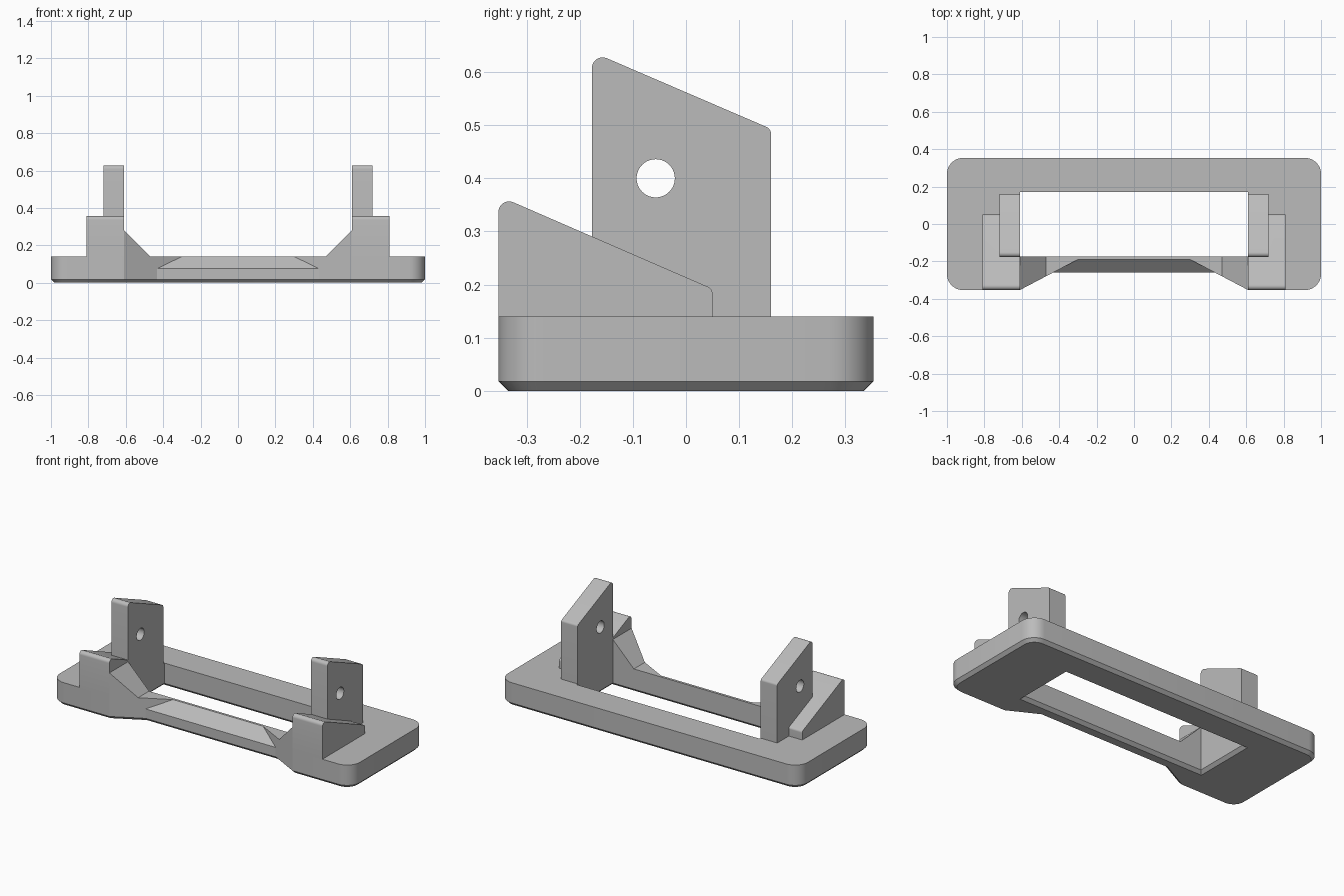
import bpy
import bmesh
from math import atan2, cos, sin, tan, pi, tau
from mathutils import Vector

if "Cube" in bpy.data.objects:
    bpy.data.objects.remove(bpy.data.objects["Cube"])

grey = bpy.data.materials.new("plain grey")
grey.use_nodes = True
colour = (0.5, 0.5, 0.5, 1)
grey.diffuse_color = colour
grey.node_tree.nodes["Principled BSDF"].inputs["Base Color"].default_value = colour

WINDOW_X, WINDOW_FRONT, WINDOW_BACK = 0.61, -0.175, 0.17
DEPTH, TOP, CHAMFER = 0.353, 0.14, 0.018
PLATE_FRONT, PLATE_OUTER = -0.177, 0.72


def loft(name, rings):
    """Closed solid through rings of matching 3D points."""
    bm = bmesh.new()
    loops = [[bm.verts.new(p) for p in ring] for ring in rings]
    for low, high in zip(loops, loops[1:]):
        for i in range(len(low)):
            j = (i + 1) % len(low)
            bm.faces.new((low[i], low[j], high[j], high[i]))
    bm.faces.new(loops[0][::-1])
    bm.faces.new(loops[-1])
    bmesh.ops.recalc_face_normals(bm, faces=bm.faces)
    mesh = bpy.data.meshes.new(name)
    bm.to_mesh(mesh)
    bm.free()
    mesh.materials.append(grey)
    obj = bpy.data.objects.new(name, mesh)
    bpy.context.collection.objects.link(obj)
    return obj


def corner_normals(points, i):
    """Inward normals of the edges before and after a corner."""
    p = Vector(points[i])
    a = (p - Vector(points[i - 1])).normalized()
    b = (Vector(points[(i + 1) % len(points)]) - p).normalized()
    return Vector((-a.y, a.x)), Vector((-b.y, b.x))


def inset(points, d):
    result = []
    for i, p in enumerate(points):
        m, n = corner_normals(points, i)
        result.append(Vector(p) + (m + n) * (d / (1 + m.dot(n))))
    return result


def rounded(points, radii, steps=8):
    """Counter-clockwise outline with arcs at corners of non-zero radius."""
    result = []
    for i, (p, r) in enumerate(zip(points, radii)):
        if not r:
            result.append(Vector(p))
            continue
        m, n = corner_normals(points, i)
        centre = Vector(p) + (m + n) * (r / (1 + m.dot(n)))
        start, turn = atan2(-m.y, -m.x), m.angle(n)
        for k in range(steps + 1):
            a = start + turn * k / steps
            result.append(centre + Vector((cos(a), sin(a))) * r)
    return result


def layers(name, outline, levels):
    """Stack of one plan outline at (height, inset) levels."""
    return loft(name, [[(p[0], p[1], z) for p in inset(outline, d)]
                       for z, d in levels])


def slab(name, profile, x0, x1):
    """Side profile (y, z) extruded along x."""
    return loft(name, [[(x, p[0], p[1]) for p in profile] for x in (x0, x1)])


def cut(obj, cutter):
    cutter.hide_render = True
    mod = obj.modifiers.new("cut", "BOOLEAN")
    mod.operation, mod.solver, mod.object = "DIFFERENCE", "EXACT", cutter
    bpy.context.view_layer.objects.active = obj
    bpy.ops.object.modifier_apply(modifier=mod.name)
    bpy.data.objects.remove(cutter)


def notch_x(y):
    """Half width of the front notch at a given depth."""
    return WINDOW_X - (y + DEPTH) * 1.9


def rect(x, y0, y1):
    return [(-x, y0), (x, y0), (x, y1), (-x, y1)]


# Base plate with rounded corners, front notch and chamfered underside
bar = -0.26
nx = notch_x(bar)
plan = [(-1, -DEPTH), (-WINDOW_X, -DEPTH), (-nx, bar), (nx, bar),
        (WINDOW_X, -DEPTH), (1, -DEPTH), (1, DEPTH), (-1, DEPTH)]
r = 0.085
outline = rounded(plan, [r, 0, 0, 0, 0, r, r, r])
base = layers("base_frame", outline, [(0, CHAMFER), (CHAMFER, 0), (TOP, 0)])

# Window through the base, chamfered below
cut(base, layers("window_cutter", rect(WINDOW_X, WINDOW_FRONT, WINDOW_BACK),
                 [(-0.01, -CHAMFER - 0.01), (CHAMFER, 0), (0.3, 0)]))

# Sloped face on top of the front bar
slope = (TOP - 0.075) / 0.07
y0, y1 = -0.3, -0.16
corners = [(s * notch_x(y), y) for y, s in
           ((y0, -1), (y0, 1), (y1, 1), (y1, -1))]
cut(base, loft("slope_cutter", [
    [(x, y, TOP + (y + 0.19) * slope) for x, y in corners],
    [(x, y, 0.3) for x, y in corners]]))

# Brackets, one per side
for side, s in (("left", 1), ("right", -1)):
    # Tall plate with a slanted top and a round hole
    profile = rounded([(PLATE_FRONT, TOP), (0.16, TOP), (0.16, 0.493),
                       (PLATE_FRONT, 0.638)], [0, 0, 0.015, 0.02])
    plate = slab(side + "_tall_plate", profile, s * WINDOW_X, s * PLATE_OUTER)
    circle = [(-0.057 + 0.036 * cos(tau * k / 40), 0.4 + 0.036 * sin(tau * k / 40))
              for k in range(40)]
    cut(plate, slab("hole_cutter", circle, s * 0.5, s * 0.9))

    # Lower wedge block wrapping the plate
    profile = rounded([(-DEPTH, TOP), (0.05, TOP), (0.05, 0.192),
                       (-DEPTH, 0.367)], [0, 0, 0.015, 0.02])
    block = slab(side + "_wedge_block", profile, s * WINDOW_X, s * 0.81)
    room = [(PLATE_FRONT, 0), (0.3, 0), (0.3, 0.5), (PLATE_FRONT, 0.5)]
    cut(block, slab("plate_room_cutter", room, s * 0.5, s * PLATE_OUTER))

    # Gusset sloping from the block down to the front bar
    foot = WINDOW_X - 0.14
    foot_y = -DEPTH + 0.14 / 1.9
    loft(side + "_gusset", [
        [(s * WINDOW_X, -DEPTH, TOP), (s * foot, foot_y, TOP),
         (s * WINDOW_X, -DEPTH, TOP + 0.14)],
        [(s * WINDOW_X, WINDOW_FRONT, TOP), (s * foot, WINDOW_FRONT, TOP),
         (s * WINDOW_X, WINDOW_FRONT, TOP + 0.14)]])

# Smooth the arcs, keep the edges sharp
bpy.ops.object.select_all(action="DESELECT")
for obj in bpy.context.collection.objects:
    if obj.type == "MESH":
        obj.select_set(True)
        bpy.context.view_layer.objects.active = obj
bpy.ops.object.shade_smooth_by_angle(angle=pi / 9)
